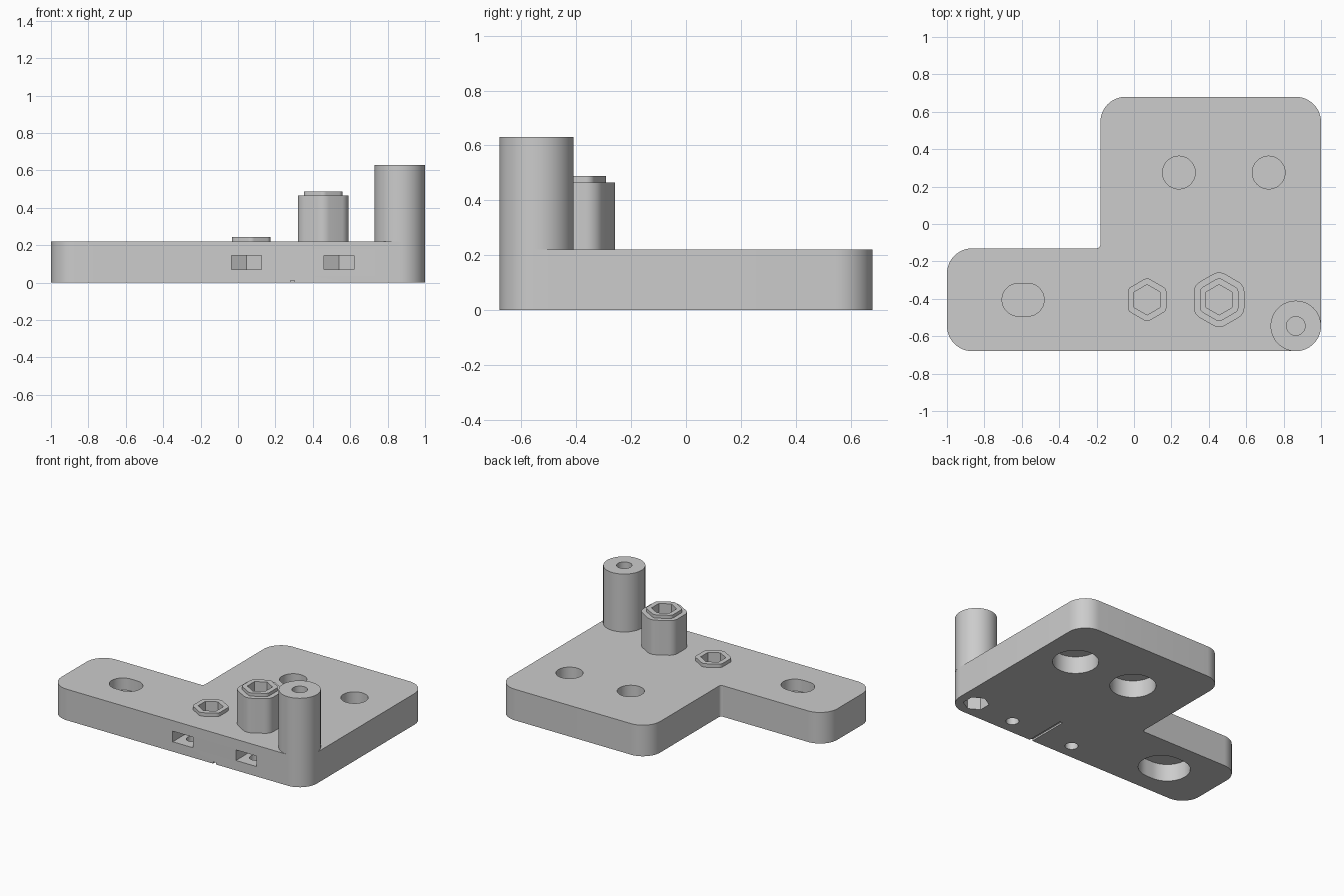
import bpy
import bmesh
import math
from mathutils import Vector

old = bpy.data.objects.get("Cube")
if old:
    bpy.data.objects.remove(old, do_unlink=True)

GREY = (0.604, 0.604, 0.604, 1.0)
grey = bpy.data.materials.new("plain grey plastic")
grey.use_nodes = True
grey.diffuse_color = GREY
shader = next(n for n in grey.node_tree.nodes if n.type == 'BSDF_PRINCIPLED')
shader.inputs["Base Color"].default_value = GREY

TOP = 0.22  # plate thickness


def ngon(x, y, radius, sides=64):
    """Regular polygon with a corner pointing to the back."""
    step = 2 * math.pi / sides
    return [Vector((x - radius * math.sin(i * step), y + radius * math.cos(i * step), 0))
            for i in range(sides)]


def rounded(corners, radii, steps=12):
    """Polygon with each corner replaced by an arc."""
    corners = [Vector((c[0], c[1], 0)) for c in corners]
    out = []
    for i, p in enumerate(corners):
        d1 = (corners[i - 1] - p).normalized()
        d2 = (corners[(i + 1) % len(corners)] - p).normalized()
        half = d1.angle(d2) / 2
        r = radii[i]
        centre = p + (d1 + d2).normalized() * r / math.sin(half)
        start = (p + d1 * r / math.tan(half) - centre).normalized()
        end = (p + d2 * r / math.tan(half) - centre).normalized()
        for k in range(steps + 1):
            out.append(centre + start.slerp(end, k / steps).normalized() * r)
    return out


def slot(x, y, radius, straight):
    w, h = radius + straight, radius
    box = [(x - w, y - h), (x + w, y - h), (x + w, y + h), (x - w, y + h)]
    return rounded(box, [radius * 0.999] * 4)


def offset_hex(x, y, apothem, radius):
    """Hexagon with rounded corners."""
    return rounded(ngon(x, y, apothem / math.cos(math.pi / 6), 6), [radius] * 6, 6)


def prism(name, outline, z0, z1):
    bm = bmesh.new()
    base = bm.faces.new([bm.verts.new((p.x, p.y, z0)) for p in outline])
    top = bmesh.ops.extrude_face_region(bm, geom=[base])["geom"]
    verts = [v for v in top if isinstance(v, bmesh.types.BMVert)]
    bmesh.ops.translate(bm, verts=verts, vec=(0, 0, z1 - z0))
    bmesh.ops.recalc_face_normals(bm, faces=bm.faces)
    mesh = bpy.data.meshes.new(name)
    bm.to_mesh(mesh)
    bm.free()
    mesh.materials.append(grey)
    obj = bpy.data.objects.new(name, mesh)
    bpy.context.collection.objects.link(obj)
    return obj


def activate(obj):
    bpy.ops.object.select_all(action='DESELECT')
    obj.select_set(True)
    bpy.context.view_layer.objects.active = obj


def boolean(obj, outline, z0, z1, operation='DIFFERENCE'):
    tool = prism("cutter", outline, z0, z1)
    tool.hide_render = True
    mod = obj.modifiers.new("boolean", 'BOOLEAN')
    mod.operation = operation
    mod.solver = 'EXACT'
    mod.object = tool
    activate(obj)
    bpy.ops.object.modifier_apply(modifier=mod.name)
    bpy.data.objects.remove(tool, do_unlink=True)


# L-shaped base plate
CORNER = 0.135
plate = prism("base_plate", rounded(
    [(-1, -0.68), (1, -0.68), (1, 0.68), (-0.18, 0.68), (-0.18, -0.13), (-1, -0.13)],
    [CORNER, CORNER, CORNER, CORNER, 0.02, CORNER]), 0, TOP)

# Mounting holes: narrow from above, wide from below, thin web between
for x, y, straight in ((0.24, 0.275, 0), (0.72, 0.275, 0), (-0.593, -0.405, 0.025)):
    for r, z0, z1 in ((0.0875, 0.135, TOP + 0.1), (0.148, -0.1, 0.122)):
        shape = slot(x, y, r, straight) if straight else ngon(x, y, r)
        boolean(plate, shape, z0, z1)

# Nut slots open to the front, each with a screw hole from below
for x in (0.045, 0.54):
    hx, r, y = 0.08, 0.092, -0.57
    pocket = [(x - hx, -0.8), (x + hx, -0.8), (x + hx, y + r / 2), (x, y + r), (x - hx, y + r / 2)]
    boolean(plate, [Vector((*p, 0)) for p in pocket], 0.07, 0.145)
    boolean(plate, ngon(x, y, 0.042, 32), -0.1, 0.1)

# Shallow groove underneath
groove = [(0.28, -0.8), (0.302, -0.8), (0.302, -0.38), (0.28, -0.38)]
boolean(plate, [Vector((*p, 0)) for p in groove], -0.1, 0.012)

# Round corner post with a screw hole and a nut pocket below
POST = (0.865, -0.545)
post = prism("corner_post", ngon(*POST, CORNER), TOP, 0.63)
boolean(post, ngon(*POST, 0.05, 40), 0.1, 0.8)
boolean(plate, ngon(*POST, 0.084, 6), -0.1, 0.19)

# Hexagonal sockets: a low one and a tall stepped one
Y = -0.405
low = prism("low_hex_socket", offset_hex(0.07, Y, 0.103, 0.033), TOP, 0.245)
tall = prism("tall_hex_socket", offset_hex(0.455, Y, 0.135, 0.065), TOP, 0.465)
boolean(tall, offset_hex(0.455, Y, 0.103, 0.033), 0.3, 0.488, 'UNION')
for socket, x in ((low, 0.07), (tall, 0.455)):
    boolean(socket, ngon(x, Y, 0.081, 6), 0.1, 0.8)
boolean(plate, ngon(0.07, Y, 0.081, 6), 0.08, 0.5)

for obj in (plate, post, low, tall):
    activate(obj)
    bpy.ops.object.shade_smooth_by_angle(angle=math.radians(25))
